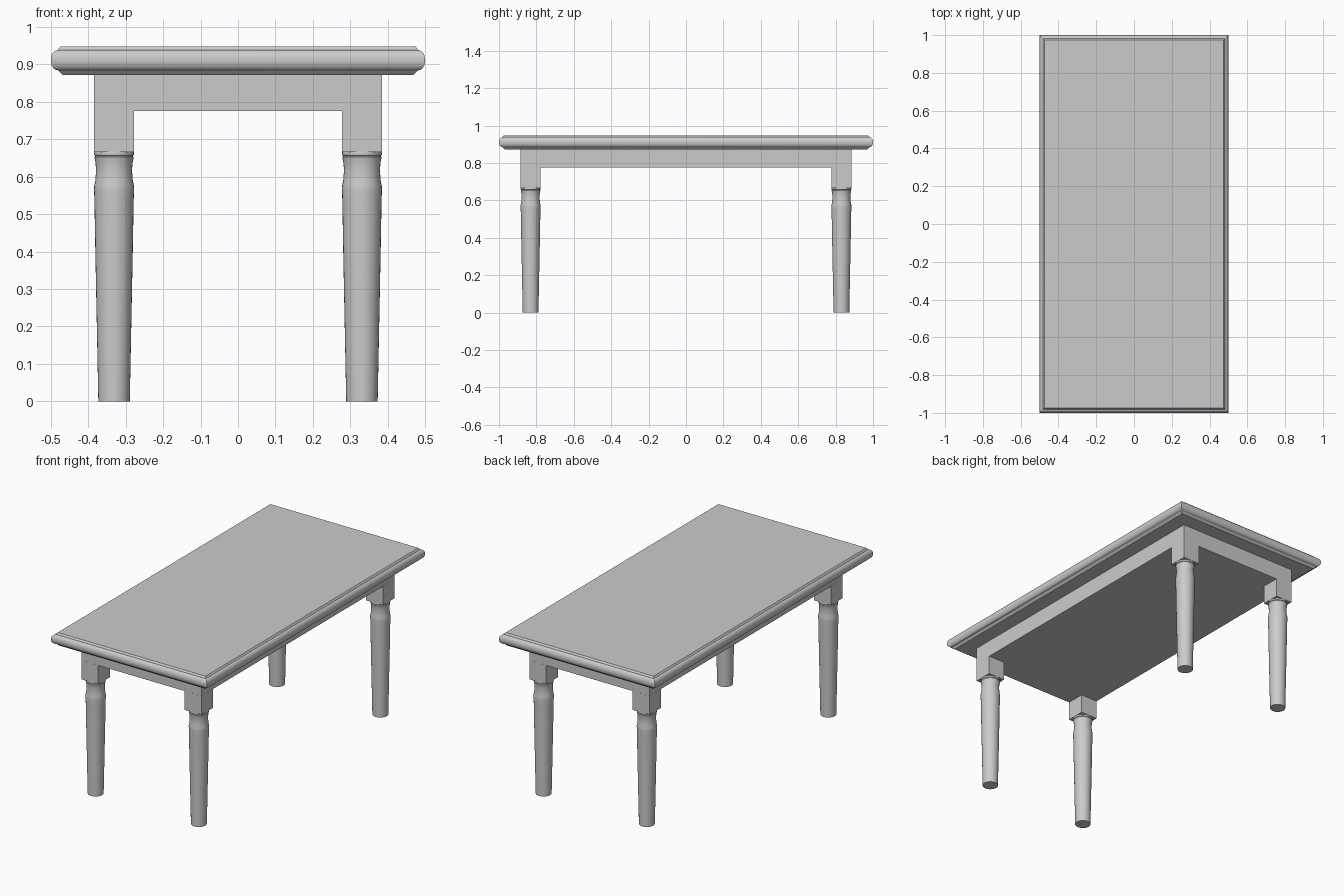
import bpy, math

if "Cube" in bpy.data.objects:
    bpy.data.objects.remove(bpy.data.objects["Cube"])


def mesh_object(name, verts, faces):
    me = bpy.data.meshes.new(name)
    me.from_pydata(verts, [], faces)
    me.update()
    ob = bpy.data.objects.new(name, me)
    bpy.context.collection.objects.link(ob)
    return ob


def smooth(ob, angle=35):
    bpy.ops.object.select_all(action='DESELECT')
    ob.select_set(True)
    bpy.context.view_layer.objects.active = ob
    bpy.ops.object.shade_smooth_by_angle(angle=math.radians(angle))


def stack(name, rings):
    """Skin equal-length rings of points, bottom to top, and cap both ends."""
    n = len(rings[0])
    verts = [p for ring in rings for p in ring]
    faces = [(k * n + i, k * n + (i + 1) % n, (k + 1) * n + (i + 1) % n, (k + 1) * n + i)
             for k in range(len(rings) - 1) for i in range(n)]
    faces.append(tuple(reversed(range(n))))
    faces.append(tuple(range(len(verts) - n, len(verts))))
    return mesh_object(name, verts, faces)


def rect(hx, hy, z):
    return [(-hx, -hy, z), (hx, -hy, z), (hx, hy, z), (-hx, hy, z)]


def box(name, cx, cy, hx, hy, z0, z1):
    return stack(name, [[(x + cx, y + cy, z) for x, y, z in rect(hx, hy, h)] for h in (z0, z1)])


# Tabletop: moulded edge profile as (inset from outer edge, height)
nose = [(0.019 - 0.019 * math.cos(a), 0.911 + 0.027 * math.sin(a))
        for a in (math.radians(d) for d in range(-90, 91, 15))]
edge = [(0.031, 0.872), (0.021, 0.882)] + nose + [(0.022, 0.943), (0.026, 0.948)]
smooth(stack("tabletop", [rect(0.5 - i, 1 - i, z) for i, z in edge]))

# Apron under the top
box("apron", 0, 0, 0.384, 0.884, 0.775, 0.873)

# Turned legs with square blocks: profile as (radius, height)
turning = [(0.042, 0), (0.046, 0.2), (0.05, 0.4), (0.0525, 0.54), (0.0535, 0.565),
           (0.053, 0.575), (0.050, 0.59), (0.0485, 0.61), (0.0485, 0.625), (0.050, 0.64),
           (0.0525, 0.652), (0.050, 0.655), (0.0525, 0.657), (0.0535, 0.661), (0.0525, 0.666)]
SIDES = 32
for sx, side in ((-1, "left"), (1, "right")):
    for sy, end in ((-1, "front"), (1, "back")):
        cx, cy = sx * 0.331, sy * 0.831
        box(f"{end}_{side}_leg_block", cx, cy, 0.0535, 0.0535, 0.666, 0.776)
        rings = [[(cx + r * math.cos(2 * math.pi * i / SIDES),
                   cy + r * math.sin(2 * math.pi * i / SIDES), z) for i in range(SIDES)]
                 for r, z in turning]
        smooth(stack(f"{end}_{side}_leg", rings))
